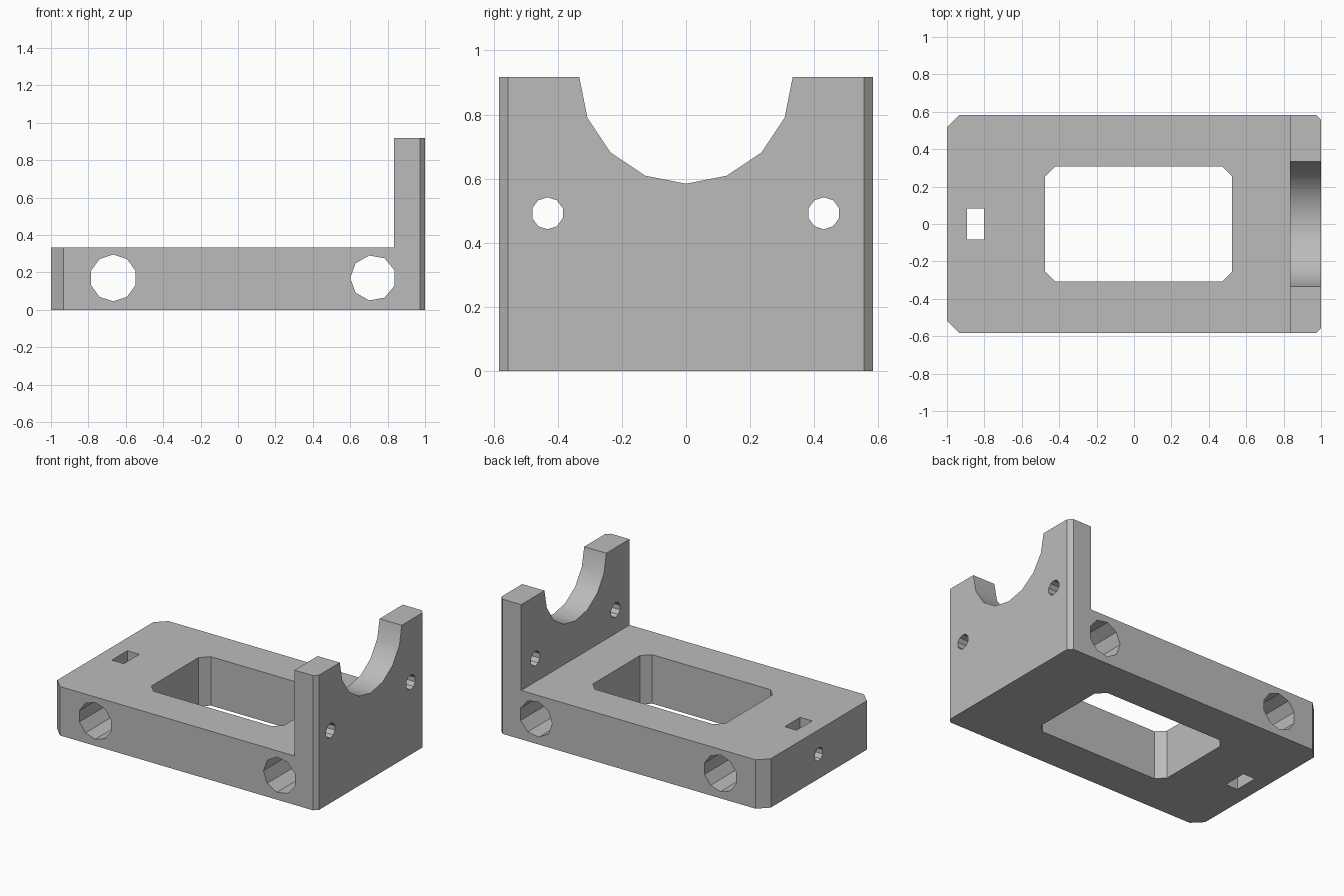
import bpy, bmesh, math
from mathutils import Vector

if "Cube" in bpy.data.objects:
    bpy.data.objects.remove(bpy.data.objects["Cube"])

AXES = {"x": Vector((1, 0, 0)), "y": Vector((0, 1, 0)), "z": Vector((0, 0, 1))}

grey = bpy.data.materials.new("plain grey")
grey.use_nodes = True
grey.diffuse_color = (0.5, 0.5, 0.5, 1)
grey.node_tree.nodes["Principled BSDF"].inputs["Base Color"].default_value = grey.diffuse_color


def prism(name, points, axis, start, end):
    """Extrude a closed 3D outline along one axis from start to end."""
    bm = bmesh.new()
    d = AXES[axis]
    face = bm.faces.new([bm.verts.new(Vector(p) + d * start) for p in points])
    new = bmesh.ops.extrude_face_region(bm, geom=[face])["geom"]
    verts = [v for v in new if isinstance(v, bmesh.types.BMVert)]
    bmesh.ops.translate(bm, verts=verts, vec=d * (end - start))
    bmesh.ops.recalc_face_normals(bm, faces=bm.faces)
    mesh = bpy.data.meshes.new(name)
    bm.to_mesh(mesh)
    bm.free()
    mesh.materials.append(grey)
    obj = bpy.data.objects.new(name, mesh)
    bpy.context.collection.objects.link(obj)
    return obj


def plan(x0, x1, y, left=0.0, right=0.0):
    """Rectangle in plan with corners cut off at the left and right ends."""
    half = [(x0, y - left), (x0 + left, y), (x1 - right, y), (x1, y - right)]
    if not left:
        half = [(x0, y), (x1, y)]
    return [(a, b, 0) for a, b in half] + [(a, -b, 0) for a, b in reversed(half)]


def circle(axis, u, z, radius, sides, turn):
    """Polygon facing x or y; turn is the angle of its first corner."""
    pts = []
    for i in range(sides):
        a = math.radians(turn) + math.tau * i / sides
        p, q = u + radius * math.cos(a), z + radius * math.sin(a)
        pts.append((0, p, q) if axis == "x" else (p, 0, q))
    return pts


# L-shaped body, starting as a full-height block
body = prism("bracket_body", plan(-1, 1, 0.583, 0.067, 0.027), "z", 0, 0.917)

cutters = [
    # space above the base, leaving the end wall
    prism("cut_above_base", plan(-1.2, 0.833, 0.8), "z", 0.333, 1.2),
    # central window and nut slot
    prism("cut_window", plan(-0.475, 0.525, 0.308, 0.055, 0.055), "z", -0.1, 0.5),
    prism("cut_slot", plan(-0.892, -0.802, 0.083), "z", -0.1, 0.5),
    # large cross holes
    prism("cut_left_bore", circle("y", -0.667, 0.17, 0.125, 10, 90), "y", -0.8, 0.8),
    prism("cut_right_bore", circle("y", 0.722, 0.17, 0.122, 9, 180), "y", -0.8, 0.8),
    # rounded cradle in the end wall
    prism("cut_cradle", circle("x", 0, 0.917, 0.333, 16, -90), "x", 0.7, 1.2),
    # small screw hole into the slot
    prism("cut_end_screw", circle("x", 0, 0.167, 0.045, 9, 0), "x", -1.2, -0.85),
]
# pair of screw holes in the end wall
for y in (-0.432, 0.43):
    cutters.append(prism("cut_wall_screw", circle("x", y, 0.492, 0.05, 10, 90), "x", 0.7, 1.2))

bpy.context.view_layer.objects.active = body
for cutter in cutters:
    mod = body.modifiers.new("cut", "BOOLEAN")
    mod.operation = "DIFFERENCE"
    mod.solver = "EXACT"
    mod.object = cutter
    bpy.ops.object.modifier_apply(modifier=mod.name)
    bpy.data.objects.remove(cutter)

# smooth cradle, crisp edges elsewhere
bpy.ops.object.select_all(action="DESELECT")
body.select_set(True)
bpy.ops.object.shade_smooth_by_angle(angle=math.radians(30))
